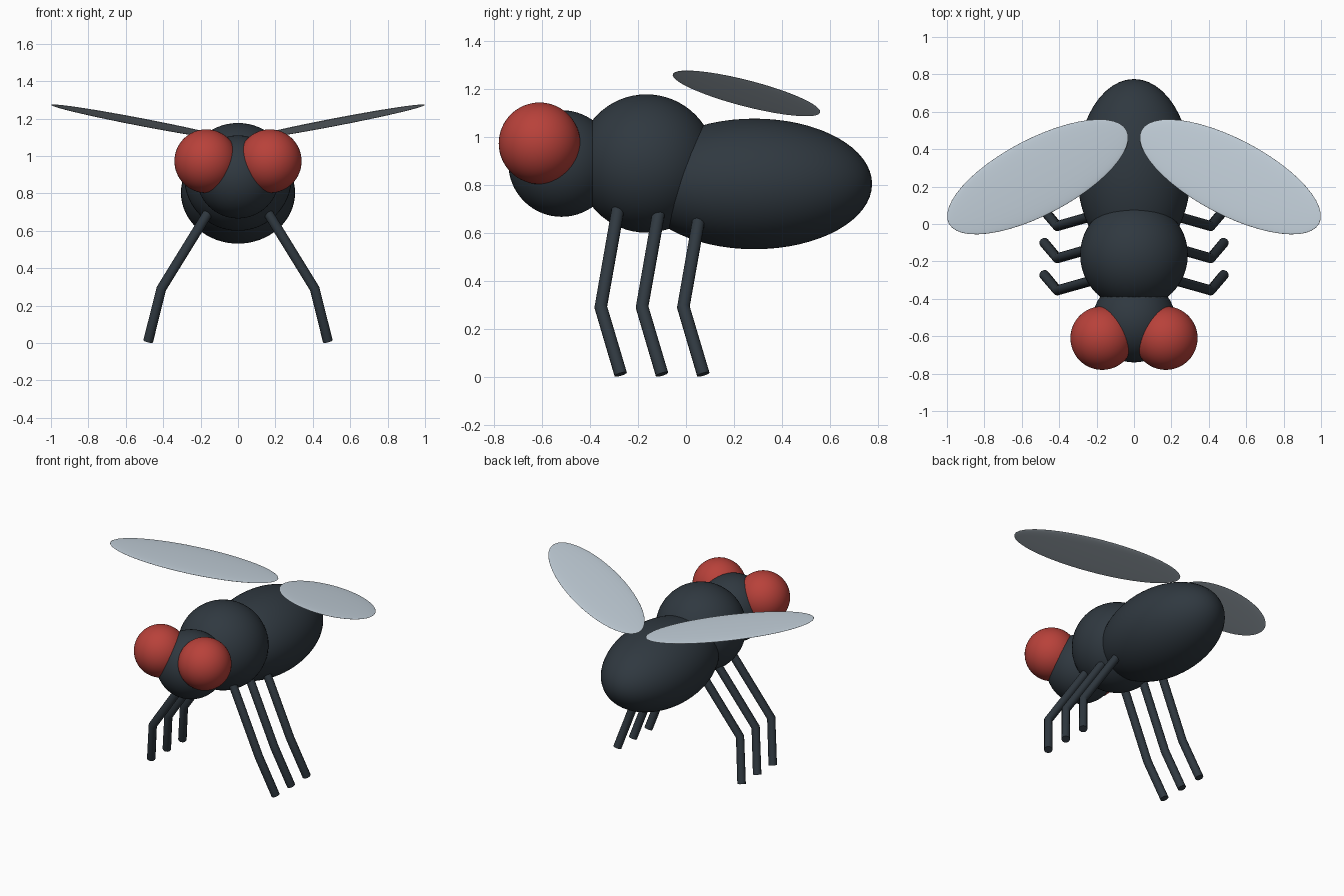
import bpy
from math import radians

cube = bpy.data.objects.get("Cube")
if cube:
    bpy.data.objects.remove(cube, do_unlink=True)


def material(name, color):
    m = bpy.data.materials.new(name)
    m.use_nodes = True
    rgba = (*color, 1.0)
    m.diffuse_color = rgba
    bsdf = next(n for n in m.node_tree.nodes if n.type == 'BSDF_PRINCIPLED')
    bsdf.inputs["Base Color"].default_value = rgba
    return m


BODY = material("dark slate", (0.029, 0.040, 0.051))
EYE = material("brick red", (0.48, 0.053, 0.042))
WING = material("pale blue grey", (0.53, 0.61, 0.68))


def ellipsoid(name, center, radii, mat, rotation=(0, 0, 0)):
    bpy.ops.mesh.primitive_uv_sphere_add(segments=48, ring_count=32, radius=1,
                                         location=center, rotation=rotation)
    ob = bpy.context.object
    ob.name = name
    ob.scale = radii
    ob.data.materials.append(mat)
    bpy.ops.object.shade_smooth()
    return ob


def tube(name, points, radius, mat):
    """Capped round tube with mitred bends, as a mesh."""
    curve = bpy.data.curves.new(name, 'CURVE')
    curve.dimensions = '3D'
    curve.bevel_depth = radius
    curve.bevel_resolution = 4
    curve.use_fill_caps = True
    spline = curve.splines.new('POLY')
    spline.points.add(len(points) - 1)
    for p, co in zip(spline.points, points):
        p.co = (*co, 1)
    ob = bpy.data.objects.new(name, curve)
    bpy.context.collection.objects.link(ob)
    bpy.ops.object.select_all(action='DESELECT')
    ob.select_set(True)
    bpy.context.view_layer.objects.active = ob
    bpy.ops.object.convert(target='MESH')
    ob = bpy.context.object
    ob.data.materials.clear()
    ob.data.materials.append(mat)
    bpy.ops.object.shade_smooth_by_angle(angle=radians(40))
    return ob


# Body
ellipsoid("abdomen", (0, 0.285, 0.803), (0.305, 0.49, 0.272), BODY)
ellipsoid("thorax", (0, -0.165, 0.888), (0.288, 0.288, 0.288), BODY)
ellipsoid("head", (0, -0.518, 0.888), (0.222, 0.222, 0.222), BODY)

# Mirrored parts
for side, s in (("left", 1), ("right", -1)):
    ellipsoid(f"{side}_eye", (s * 0.17, -0.61, 0.972), (0.17, 0.17, 0.17), EYE)
    ellipsoid(f"{side}_wing", (s * 0.515, 0.252, 1.18), (0.545, 0.203, 0.011), WING,
              (0, radians(-10 * s), radians(-27.7 * s)))
    # Legs: hip, knee, foot
    for i, pos in enumerate(("front", "middle", "hind")):
        y = -0.355 + i * 0.172
        tube(f"{side}_{pos}_leg",
             [(s * 0.12, y + 0.083, 0.76), (s * 0.41, y, 0.29), (s * 0.48, y + 0.083, 0.01)],
             0.027, BODY)
